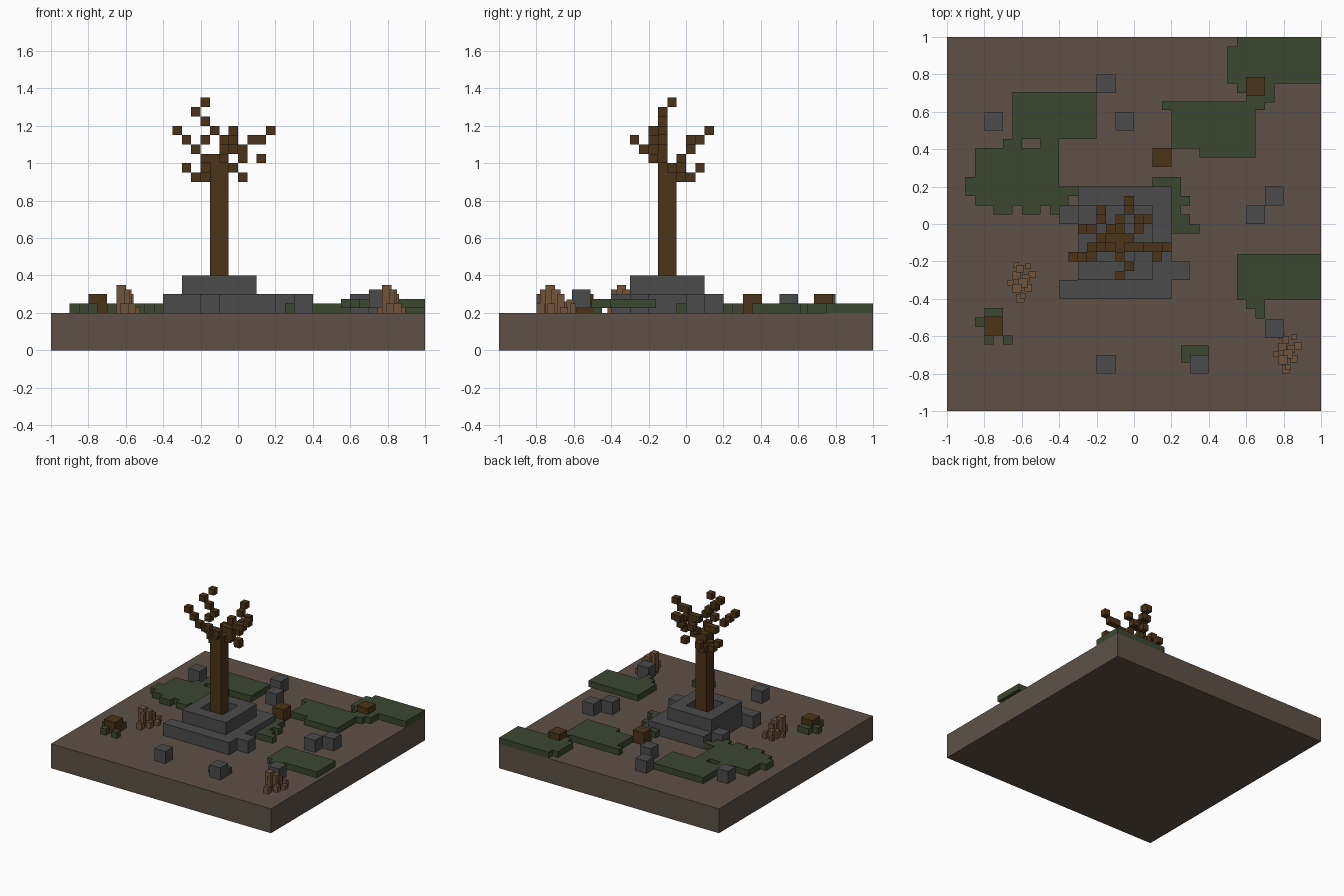
import bpy, bmesh
from mathutils import Matrix, Vector


def material(name, rgb):
    m = bpy.data.materials.new(name)
    m.diffuse_color = (*rgb, 1)
    return m


DIRT = material("dirt", (0.11, 0.083, 0.062))
STONE = material("stone", (0.07, 0.07, 0.072))
MOSS = material("moss", (0.045, 0.063, 0.03))
WOOD = material("wood", (0.07, 0.034, 0.009))
TWIG = material("dry_twig", (0.16, 0.09, 0.045))


def boxes(name, items, mat):
    """One object from (x0, x1, y0, y1, z0, z1) boxes."""
    bm = bmesh.new()
    for x0, x1, y0, y1, z0, z1 in items:
        c = Vector((x0 + x1, y0 + y1, z0 + z1)) / 2
        s = Matrix.Diagonal((x1 - x0, y1 - y0, z1 - z0, 1))
        bmesh.ops.create_cube(bm, size=1, matrix=Matrix.Translation(c) @ s)
    me = bpy.data.meshes.new(name)
    bm.to_mesh(me)
    bm.free()
    me.materials.append(mat)
    ob = bpy.data.objects.new(name, me)
    bpy.context.collection.objects.link(ob)
    return ob


def slab(name, rects, z0, z1, mat):
    return boxes(name, [(*r, z0, z1) for r in rects], mat)


def cube(name, x, y, z, mat, s=0.1):
    return boxes(name, [(x, x + s, y, y + s, z, z + s)], mat)


# ground
slab("ground", [(-1, 1, -1, 1)], 0, 0.2, DIRT)

# stepped stone planter around the trunk
slab("planter_lower", [(-.3, .2, .1, .2), (-.4, .2, 0, .1), (-.3, .2, -.2, 0),
                       (-.3, .3, -.3, -.2), (-.4, .2, -.4, -.3)], .2, .3, STONE)
slab("planter_rim", [(-.3, .1, 0, .1), (-.3, .1, -.3, -.2),
                     (-.3, -.2, -.2, 0), (0, .1, -.2, 0)], .3, .4, STONE)

# loose stones
for i, (x, y, z) in enumerate([(-.2, .7, .2), (-.8, .5, .2), (-.1, .5, .2), (.7, .1, .2),
                               (.6, 0, .2), (.7, -.61, .225), (-.2, -.8, .2), (.3, -.8, .2)]):
    cube(f"loose_stone_{i}", x, y, z, STONE)

# wooden stumps
for i, (x, y) in enumerate([(.6, .685), (.1, .305), (-.8, -.595)]):
    cube(f"stump_{i}", x, y, .2, WOOD)

# moss patches
slab("moss_back_right", [(.55, 1, .95, 1), (.5, 1, .75, .95), (.55, .75, .7, .75),
                         (.6, .75, .65, .7)], .2, .25, MOSS)
slab("moss_back_middle", [(.15, .65, .61, .655), (.2, .65, .405, .61), (.35, .65, .355, .405),
                          (.65, .7, .61, .655)], .2, .25, MOSS)
slab("moss_back_left", [(-.65, -.2, .455, .705), (-.7, -.6, .405, .455), (-.5, -.4, .405, .455),
                        (-.85, -.4, .25, .405), (-.9, -.4, .15, .25), (-.85, -.4, .1, .15),
                        (-.75, -.65, .05, .1), (-.6, -.5, .05, .1), (-.45, -.4, .05, .1),
                        (-.4, -.3, .15, .2), (-.4, -.35, .1, .15)], .2, .25, MOSS)
slab("moss_by_planter", [(.1, .25, .2, .25), (.2, .25, -.05, .2), (.25, .3, .1, .15),
                         (.25, .3, -.05, .05), (.3, .35, -.05, 0)], .2, .25, MOSS)
slab("moss_front", [(.25, .4, -.74, -.65)], .2, .25, MOSS)
slab("moss_by_stump", [(-.8, -.7, -.5, -.45), (-.85, -.8, -.55, -.5), (-.8, -.75, -.645, -.595),
                       (-.7, -.65, -.645, -.595)], .2, .25, MOSS)
slab("moss_right", [(.55, 1, -.405, -.16), (.6, .7, -.455, -.405),
                    (.65, .7, -.505, -.455)], .225, .275, MOSS)

# bare tree: trunk and stepping branch cubes (lower corners)
boxes("trunk", [(-.15, -.05, -.15, -.05, .2, 1)], WOOD)
branches = {
    "left": [(-.2, -.15, 1), (-.25, -.2, 1.05), (-.3, -.2, 1.1), (-.35, -.2, 1.15)],
    "top": [(-.15, -.15, 1), (-.2, -.15, 1.1), (-.15, -.15, 1.15), (-.2, -.15, 1.2),
            (-.25, -.15, 1.25), (-.2, -.1, 1.3)],
    "right": [(-.05, -.15, 1.05), (0, -.15, 1.05), (.05, -.15, 1.1), (.1, -.15, 1.1),
              (.15, -.15, 1.15), (.1, -.2, 1), (0, -.15, 1)],
    "back": [(-.1, -.05, 1), (-.1, 0, 1.05), (-.05, .05, 1.1), (-.05, .1, 1.15),
             (0, -.05, 1), (0, 0, 1.05), (.05, 0, 1.1)],
    "front": [(-.1, -.2, 1), (-.05, -.25, 1.05), (-.1, -.3, 1.1)],
    "low_left": [(-.2, -.1, .9), (-.25, -.05, .9), (-.3, -.05, .95)],
    "low_back": [(-.15, -.05, .9), (-.2, 0, .9), (-.2, .05, .95)],
    "low_right": [(-.05, -.1, .95), (0, -.05, .9)],
}
for name, cells in branches.items():
    boxes("branch_" + name, [(x, x + .05, y, y + .05, z, z + .05) for x, y, z in cells], WOOD)

# dry bushes: clustered little blocks of different height (x, y, size, bottom, top)
bush = [(-.05, -.06, .05, .2, .35), (-.02, -.03, .05, .2, .325), (0, 0, .04, .2, .3),
        (-.05, .01, .045, .2, .26), (.015, -.05, .04, .2, .25), (-.03, -.11, .045, .2, .25),
        (.035, .02, .04, .2, .23), (-.075, -.02, .03, .2, .23), (-.03, .05, .04, .2, .27),
        (.02, .07, .03, .2, .25), (-.045, .075, .03, .2, .23), (-.01, -.09, .03, .25, .325)]
for name, cx, cy in (("bush_left", -.6, -.31), ("bush_right", .82, -.69)):
    boxes(name, [(cx + x, cx + x + s, cy + y, cy + y + s, a, b) for x, y, s, a, b in bush], TWIG)
